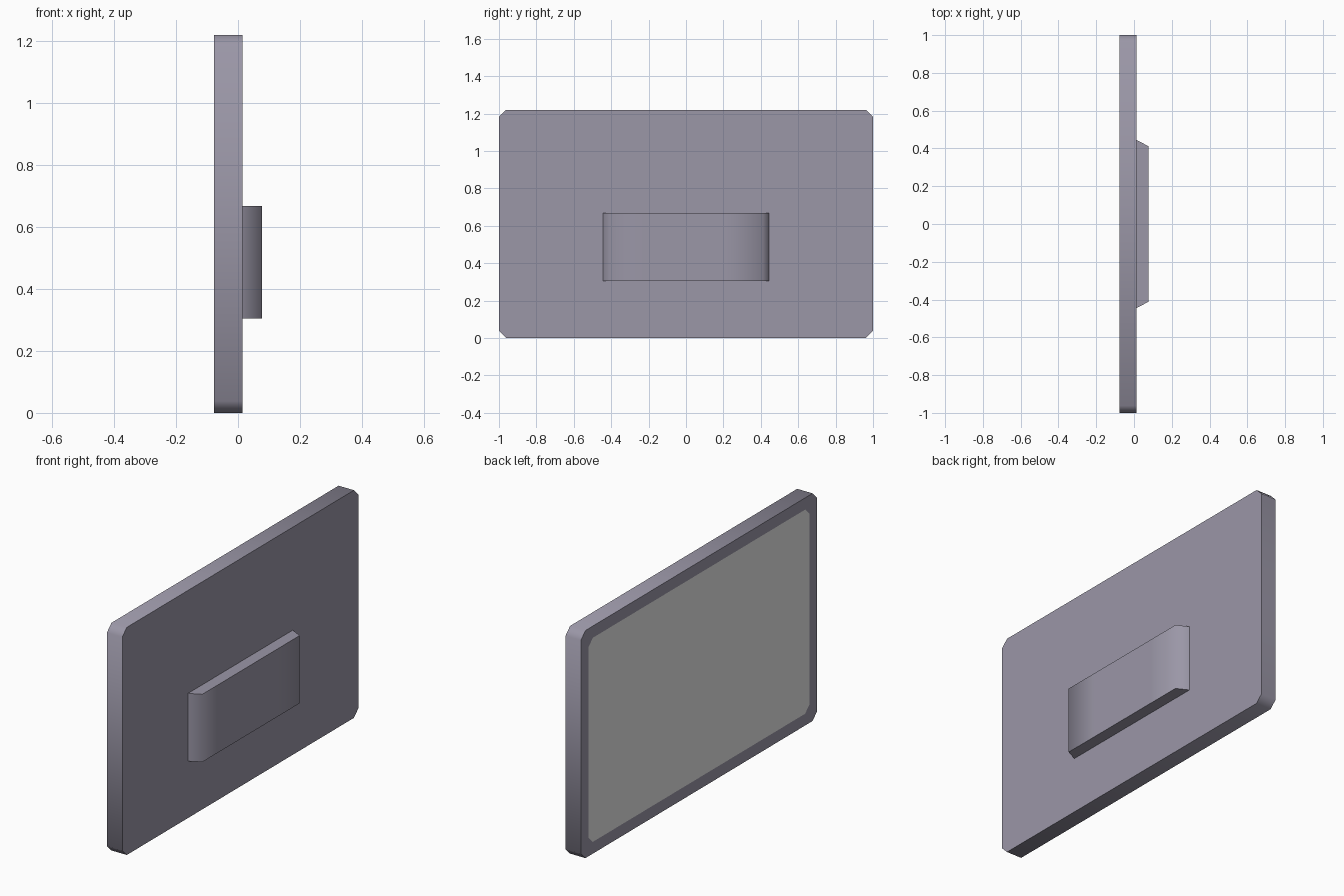
import bpy, bmesh, math

default_cube = bpy.data.objects.get("Cube")
if default_cube:
    bpy.data.objects.remove(default_cube, do_unlink=True)

# Slab and bracket dimensions
FRONT_X, BACK_X = -0.077, 0.014
HALF_WIDTH, HEIGHT, CORNER = 1.0, 1.22, 0.038
BEZEL = 0.063


def make_material(name, rgb):
    mat = bpy.data.materials.new(name)
    mat.use_nodes = True
    mat.diffuse_color = (*rgb, 1)
    mat.node_tree.nodes["Principled BSDF"].inputs["Base Color"].default_value = (*rgb, 1)
    return mat


def chamfered_ring(bm, x, inset):
    """Rectangle with cut corners in the YZ plane."""
    w, h, c = HALF_WIDTH - inset, HEIGHT / 2 - inset, CORNER
    quarter = [(w, h - c), (w - c, h)]
    half = quarter + [(-y, z) for y, z in reversed(quarter)]
    outline = half + [(-y, -z) for y, z in half]
    return [bm.verts.new((x, y, z + HEIGHT / 2)) for y, z in outline]


def bridge(bm, a, b):
    for i in range(len(a)):
        j = (i + 1) % len(a)
        bm.faces.new((a[i], a[j], b[j], b[i]))


def finish(bm, name, materials):
    bmesh.ops.recalc_face_normals(bm, faces=bm.faces)
    mesh = bpy.data.meshes.new(name)
    bm.to_mesh(mesh)
    bm.free()
    for mat in materials:
        mesh.materials.append(mat)
    obj = bpy.data.objects.new(name, mesh)
    bpy.context.collection.objects.link(obj)
    bpy.ops.object.select_all(action='DESELECT')
    obj.select_set(True)
    bpy.context.view_layer.objects.active = obj
    bpy.ops.object.shade_smooth_by_angle(angle=math.radians(70))
    return obj


casing = make_material("casing_grey_violet", (0.326, 0.308, 0.386))
glass = make_material("screen_light_grey", (0.8, 0.8, 0.8))

# Display slab with a flush screen set into one face
bm = bmesh.new()
back = chamfered_ring(bm, BACK_X, 0)
front = chamfered_ring(bm, FRONT_X, 0)
screen = chamfered_ring(bm, FRONT_X, BEZEL)
bm.faces.new(back)
bridge(bm, back, front)
bridge(bm, front, screen)
bm.faces.new(screen).material_index = 1
finish(bm, "display_panel", [casing, glass])

# Wall bracket with sloped ends, extruded upward
bm = bmesh.new()
side = [(0.012, 0.445), (0.077, 0.412), (0.077, 0.22)]
profile = side + [(x, -y) for x, y in reversed(side)]
low = [bm.verts.new((x, y, 0.305)) for x, y in profile]
high = [bm.verts.new((x, y, 0.668)) for x, y in profile]
bm.faces.new(low)
bm.faces.new(high)
bridge(bm, low, high)
finish(bm, "wall_bracket", [casing])
